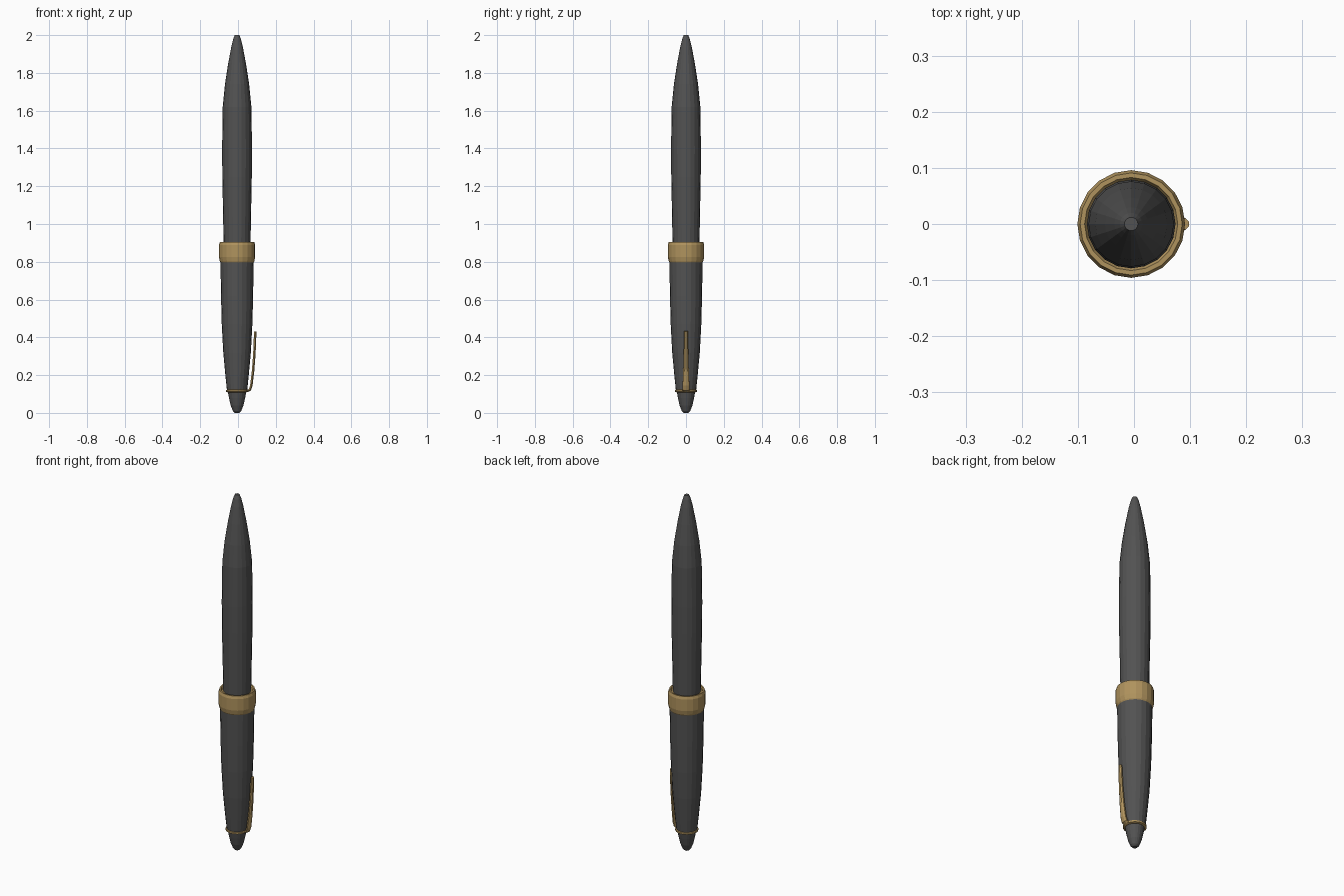
import bpy, bmesh, math
from mathutils import Vector

cube = bpy.data.objects.get("Cube")
if cube:
    bpy.data.objects.remove(cube, do_unlink=True)

SIDES = 20
AXIS_X = -0.005


def material(name, rgb):
    m = bpy.data.materials.new(name)
    m.use_nodes = True
    m.diffuse_color = (*rgb, 1)
    m.node_tree.nodes["Principled BSDF"].inputs["Base Color"].default_value = (*rgb, 1)
    return m


dark = material("charcoal", (0.085, 0.085, 0.085))
gold = material("brass", (0.43, 0.29, 0.11))


def skin(name, rings, mat):
    """Join rings of points into a closed tube with end caps."""
    bm = bmesh.new()
    loops = [[bm.verts.new(p) for p in ring] for ring in rings]
    n = len(loops[0])
    for a, b in zip(loops, loops[1:]):
        for i in range(n):
            j = (i + 1) % n
            bm.faces.new((a[i], a[j], b[j], b[i]))
    bm.faces.new(loops[0][::-1])
    bm.faces.new(loops[-1])
    bmesh.ops.recalc_face_normals(bm, faces=bm.faces)
    mesh = bpy.data.meshes.new(name)
    bm.to_mesh(mesh)
    bm.free()
    mesh.materials.append(mat)
    obj = bpy.data.objects.new(name, mesh)
    bpy.context.collection.objects.link(obj)
    return obj


def turned(name, profile, mat):
    """Turn a (radius, height) profile about the pen axis."""
    angles = [math.tau * i / SIDES for i in range(SIDES)]
    return skin(name, [[(AXIS_X + r * math.cos(a), r * math.sin(a), z) for a in angles]
                       for r, z in profile], mat)


# Long tapering barrel
turned("barrel", [(0.071, 0.88), (0.074, 1.05), (0.078, 1.25), (0.079, 1.4), (0.076, 1.62),
                  (0.064, 1.74), (0.047, 1.85), (0.03, 1.94), (0.02, 1.98), (0.012, 2.0)], dark)

# Cap, narrowing downwards to the clip ring
turned("cap", [(0.053, 0.115), (0.061, 0.19), (0.073, 0.32), (0.081, 0.47),
               (0.085, 0.62), (0.088, 0.82)], dark)

# Rounded end piece
turned("cap_end", [(0.012, 0.0), (0.022, 0.01), (0.034, 0.04), (0.043, 0.08),
                   (0.049, 0.115)], dark)

# Wide band with bevelled rims
turned("cap_band", [(0.087, 0.795), (0.091, 0.802), (0.096, 0.825), (0.096, 0.89),
                    (0.091, 0.905), (0.083, 0.905), (0.079, 0.897), (0.068, 0.897)], gold)

# Thin ring that holds the clip
turned("clip_ring", [(0.05, 0.109), (0.059, 0.112), (0.059, 0.121), (0.05, 0.124)], gold)

# Clip: a flat-backed strip with a bevelled front, narrowing to its free end
path = [(0.048, 0.116, 0.019), (0.062, 0.122, 0.019), (0.07, 0.145, 0.018),
        (0.079, 0.22, 0.015), (0.086, 0.31, 0.0125), (0.091, 0.432, 0.010)]
section = [(-1, -0.006), (1, -0.006), (1, 0.001), (0.45, 0.007), (-0.45, 0.007), (-1, 0.001)]
points = [Vector((x, 0, z)) for x, z, w in path]
rings = []
for i, (x, z, w) in enumerate(path):
    along = (points[min(i + 1, len(path) - 1)] - points[max(i - 1, 0)]).normalized()
    out = Vector((along.z, 0, -along.x))
    rings.append([points[i] + out * d + Vector((0, w * s, 0)) for s, d in section])
skin("clip", rings, gold)
